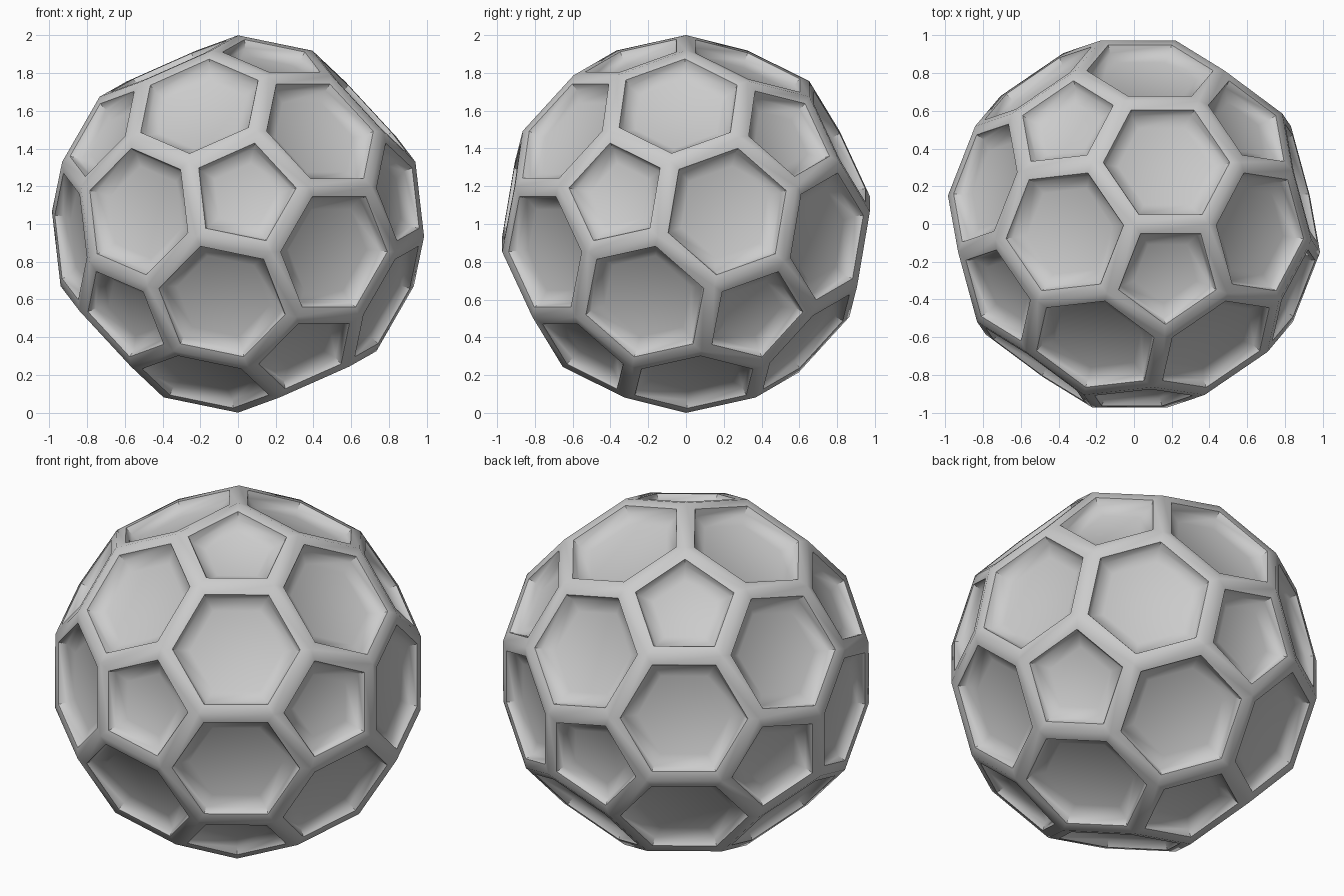
import bpy, bmesh
from mathutils import Matrix, Vector

if "Cube" in bpy.data.objects:
    bpy.data.objects.remove(bpy.data.objects["Cube"])

# Truncated icosahedron: points at thirds of every icosahedron edge
src = bmesh.new()
bmesh.ops.create_icosphere(src, subdivisions=1, radius=1)
points = []
for e in src.edges:
    a, b = (v.co for v in e.verts)
    points += [a.lerp(b, 1 / 3), a.lerp(b, 2 / 3)]
src.free()

bm = bmesh.new()
for p in points:
    bm.verts.new(p.normalized())
bmesh.ops.convex_hull(bm, input=bm.verts[:])
bmesh.ops.dissolve_limit(bm, angle_limit=0.05, verts=bm.verts[:], edges=bm.edges[:])
bmesh.ops.recalc_face_normals(bm, faces=bm.faces[:])

# Stand it on a corner, with one pentagon edge at the top running along +x
pent = next(f for f in bm.faces if len(f.verts) == 5)
loop = pent.loops[0]
up = loop.vert.co.normalized()
along = loop.link_loop_prev.vert.co - loop.vert.co
xaxis = (along - up * along.dot(up)).normalized()
turn = Matrix((xaxis, up.cross(xaxis), up)).to_4x4()
bm.transform(Matrix.Translation((0, 0, 1)) @ turn)
bm.normal_update()

# Recessed panels: flat rim, steep wall, sloping fillet down to the floor
panels = bm.faces[:]
for width, depth in ((0.053, 0), (0.018, -0.04), (0.062, -0.024)):
    bmesh.ops.inset_individual(bm, faces=panels, thickness=width, depth=depth,
                               use_even_offset=True)
    bm.normal_update()

mesh = bpy.data.meshes.new("panelled_ball")
bm.to_mesh(mesh)
bm.free()
ball = bpy.data.objects.new("panelled_ball", mesh)
bpy.context.collection.objects.link(ball)
bpy.context.view_layer.objects.active = ball
ball.select_set(True)
bpy.ops.object.shade_smooth_by_angle(angle=0.87)
